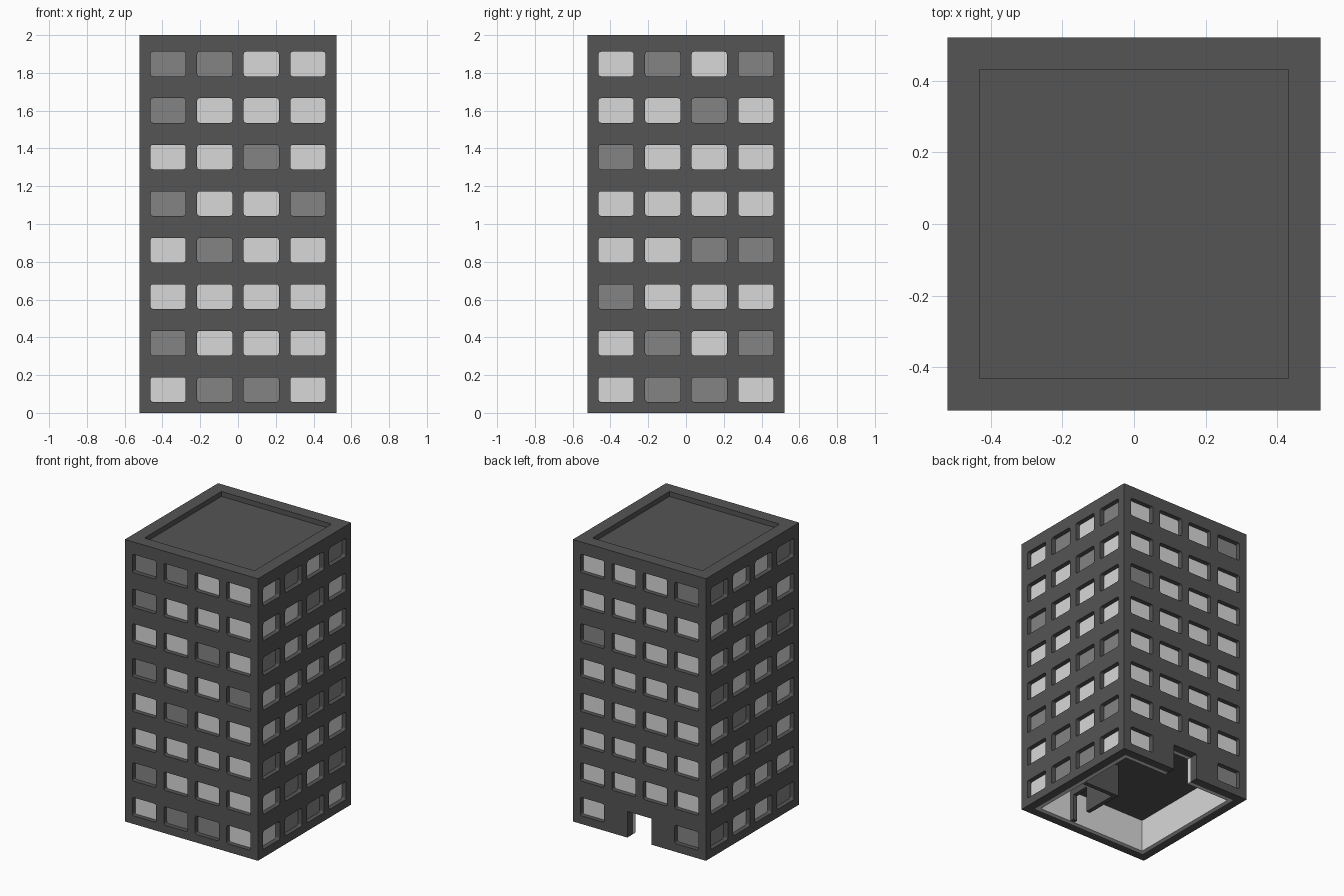
import bpy, bmesh, math
from mathutils import Matrix, Vector

cube = bpy.data.objects.get("Cube")
if cube:
    bpy.data.objects.remove(cube, do_unlink=True)


def material(name, v):
    m = bpy.data.materials.new(name)
    m.use_nodes = True
    m.diffuse_color = (v, v, v, 1)
    m.node_tree.nodes["Principled BSDF"].inputs["Base Color"].default_value = (v, v, v, 1)
    return m


WALL = material("dark grey wall", 0.089)
UNLIT = material("mid grey glass", 0.23)
LIT = material("light grey glass", 0.69)

H = 0.522          # half width
WIN = 0.032        # window recess
IN = 0.432         # inside face of walls and parapet
SKIN = 0.46        # inside of the outer wall
CEIL = 0.23        # ground floor ceiling
DOOR_W, DOOR_H = 0.095, 0.185

COLS = [-0.37, -0.123, 0.123, 0.37]
COL_EDGES = [-H, -0.2465, 0, 0.2465, H]
ROWS = [0.123 + 0.2463 * i for i in range(8)]
ROW_EDGES = [0] + [(a + b) / 2 for a, b in zip(ROWS, ROWS[1:])] + [2]

# Lit (L) and unlit (D) windows, top floor first, left to right from outside
PATTERNS = [
    "DDLL DLLL LLDL DLLD LDLL LLLL DLLL LDDL",
    "LDLD LLDL DLLL LLLL LLDD DLLL LDLD LDDL",
    "LLLD LLLL DLLL LLLL LLLL LLLL LLLL LDDD",
    "DLLD LLLL LLLD DLLL LDLL LLDL LLLL DLLD",
]


def finish(name, bm, mats):
    bmesh.ops.remove_doubles(bm, verts=bm.verts, dist=1e-5)
    me = bpy.data.meshes.new(name)
    bm.to_mesh(me)
    bm.free()
    for m in mats:
        me.materials.append(m)
    ob = bpy.data.objects.new(name, me)
    bpy.context.collection.objects.link(ob)


def box(name, lo, hi, mat):
    bm = bmesh.new()
    bmesh.ops.create_cube(bm, size=1)
    for v in bm.verts:
        v.co = Vector([(a + b) / 2 + c * (b - a) for a, b, c in zip(lo, hi, v.co)])
    finish(name, bm, [mat])


def window_loop(cu, cv, w=0.093, h=0.065, r=0.013):
    """Four corner arcs, anticlockwise from the lower left."""
    arcs = []
    for k, (su, sv) in enumerate([(-1, -1), (1, -1), (1, 1), (-1, 1)]):
        a0 = math.pi + k * math.pi / 2
        arcs.append([(cu + su * (w - r) + r * math.cos(a0 + t * math.pi / 6),
                      cv + sv * (h - r) + r * math.sin(a0 + t * math.pi / 6)) for t in range(4)])
    return arcs


def add_facade(bm, k):
    rot = Matrix.Rotation(k * math.pi / 2, 3, 'Z')

    def face(pts, mat=0):
        f = bm.faces.new([bm.verts.new(rot @ Vector((p[0], -H + (p[2] if len(p) > 2 else 0), p[1])))
                          for p in pts])
        f.material_index = mat

    def reveal(p, q, d):
        face([p, q, (*q, d), (*p, d)])

    rows = PATTERNS[k].split()[::-1]
    for j, cv in enumerate(ROWS):
        for i, cu in enumerate(COLS):
            if k == 2 and j == 0 and i in (1, 2):
                continue
            u0, u1, v0, v1 = COL_EDGES[i], COL_EDGES[i + 1], ROW_EDGES[j], ROW_EDGES[j + 1]
            corners = [(u0, v0), (u1, v0), (u1, v1), (u0, v1)]
            arcs = window_loop(cu, cv)
            # wall around the opening
            for c in range(4):
                n = (c + 1) % 4
                for p, q in zip(arcs[c], arcs[c][1:]):
                    face([corners[c], q, p])
                face([corners[c], corners[n], arcs[n][0], arcs[c][-1]])
            # reveal and pane
            loop = sum(arcs, [])
            for p, q in zip(loop, loop[1:] + loop[:1]):
                reveal(p, q, WIN)
            face([(*p, WIN) for p in loop], 2 if rows[j][i] == "L" else 1)

    # doorway in the back wall
    if k == 2:
        a, b, top, w, d = COL_EDGES[1], COL_EDGES[3], ROW_EDGES[1], DOOR_W, DOOR_H
        face([(a, 0), (-w, 0), (-w, d), (a, top)])
        face([(w, 0), (b, 0), (b, top), (w, d)])
        face([(-w, d), (w, d), (b, top), (0, top), (a, top)])
        for p, q in [((w, 0), (w, d)), ((w, d), (-w, d)), ((-w, d), (-w, 0))]:
            reveal(p, q, H - SKIN)
    # bottom edge and parapet
    t = H - SKIN
    if k == 2:
        face([(-H, 0), (-SKIN, 0, t), (-DOOR_W, 0, t), (-DOOR_W, 0)])
        face([(DOOR_W, 0), (DOOR_W, 0, t), (SKIN, 0, t), (H, 0)])
    else:
        face([(-H, 0), (-SKIN, 0, t), (SKIN, 0, t), (H, 0)])
    face([(-H, 2), (H, 2), (IN, 2, H - IN), (-IN, 2, H - IN)])
    face([(-IN, 2, H - IN), (IN, 2, H - IN), (IN, 1.965, H - IN), (-IN, 1.965, H - IN)])


# Outer walls, welded round the corners
walls = bmesh.new()
for side in range(4):
    add_facade(walls, side)
finish("outer_walls", walls, [WALL, UNLIT, LIT])

# Roof deck and ground floor ceiling
box("roof_deck", (-IN, -IN, 1.94), (IN, IN, 1.965), WALL)
box("ceiling", (-SKIN, -SKIN, CEIL), (SKIN, SKIN, CEIL + 0.02), WALL)

# Light lining of the ground floor room
box("front_lining", (-SKIN, -SKIN, 0), (SKIN, -IN, CEIL), LIT)
for s, side in ((1, "left"), (-1, "right")):
    x0, x1 = sorted((s * IN, s * SKIN))
    box(side + "_lining", (x0, -IN, 0), (x1, IN, CEIL), LIT)
    x0, x1 = sorted((s * DOOR_W, s * SKIN))
    box("back_lining_" + side, (x0, IN, 0), (x1, SKIN, CEIL), LIT)
box("door_lintel_lining", (-DOOR_W, IN, DOOR_H), (DOOR_W, SKIN, CEIL), LIT)

# Corner room partitions with a doorway
box("partition_post", (0.15, -IN, 0), (0.18, -0.40, CEIL), WALL)
box("partition_lintel", (0.15, -0.40, DOOR_H), (0.18, -0.27, CEIL), WALL)
box("partition_side", (0.15, -0.27, 0), (0.18, 0.02, CEIL), WALL)
box("partition_back", (0.18, -0.01, 0), (IN, 0.02, CEIL), WALL)
